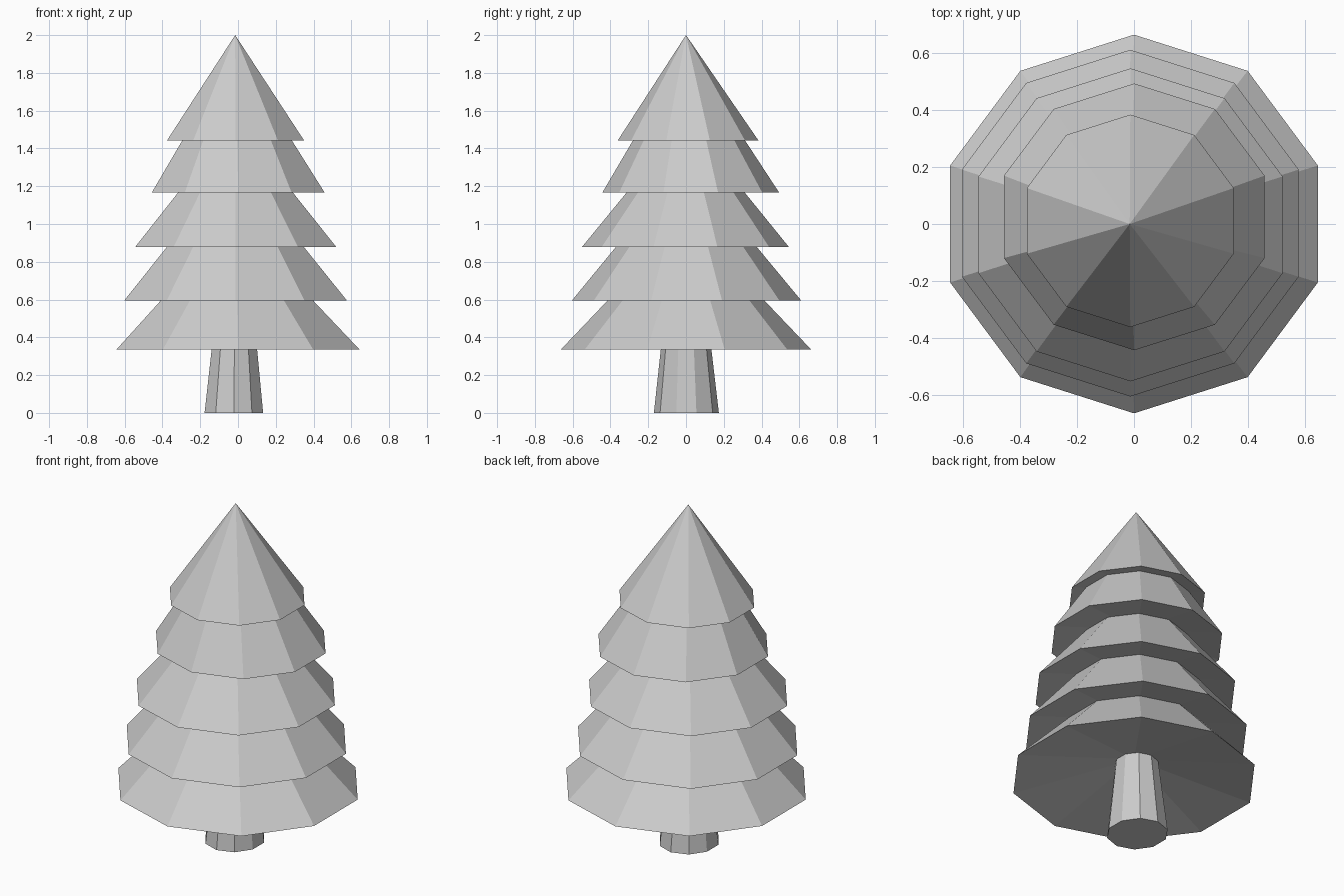
import bpy
import bmesh
from math import sin, cos, tau

cube = bpy.data.objects.get("Cube")
if cube:
    bpy.data.objects.remove(cube, do_unlink=True)

SIDES = 10

# Single plain grey for the whole tree
grey = bpy.data.materials.new("light grey")
grey.use_nodes = True
color = (0.6, 0.6, 0.6, 1)
grey.diffuse_color = color
grey.node_tree.nodes["Principled BSDF"].inputs["Base Color"].default_value = color


def ring(bm, center, radii, z):
    """Ten-sided ring with corners pointing to the front and back."""
    return [bm.verts.new((center[0] + radii[0] * sin(tau * i / SIDES),
                          center[1] - radii[1] * cos(tau * i / SIDES), z))
            for i in range(SIDES)]


def finish(name, bm):
    bmesh.ops.recalc_face_normals(bm, faces=bm.faces)
    mesh = bpy.data.meshes.new(name)
    bm.to_mesh(mesh)
    bm.free()
    mesh.materials.append(grey)
    bpy.context.collection.objects.link(bpy.data.objects.new(name, mesh))


def branch_tier(name, center, radii, z, top, hollow):
    """Faceted cone with a shallow hollow underside."""
    bm = bmesh.new()
    rim = ring(bm, center, radii, z)
    tip = bm.verts.new((-0.015, 0, top))
    under = bm.verts.new((center[0], center[1], z + hollow))
    for a, b in zip(rim, rim[1:] + rim[:1]):
        bm.faces.new((a, b, tip))
        bm.faces.new((b, a, under))
    finish(name, bm)


# Tiers from the bottom up: rim centre, rim radii, rim height, tip height
tiers = [
    ((0, 0), (0.677, 0.663), 0.335, 1.03),
    ((-0.013, 0.003), (0.62, 0.607), 0.595, 1.33),
    ((-0.012, -0.003), (0.56, 0.548), 0.878, 1.55),
    ((0.001, 0.025), (0.48, 0.467), 1.168, 1.92),
    ((-0.013, 0.011), (0.381, 0.372), 1.443, 2.0),
]
for i, (center, radii, z, top) in enumerate(tiers):
    branch_tier(f"branch_tier_{i + 1}", center, radii, z, top, 0.18 * radii[0])

# Tapered trunk reaching into the lowest tier
bm = bmesh.new()
low = ring(bm, (-0.022, 0.002), (0.163, 0.172), 0)
high = ring(bm, (-0.018, 0), (0.113, 0.12), 0.46)
for i in range(SIDES):
    j = (i + 1) % SIDES
    bm.faces.new((low[i], low[j], high[j], high[i]))
bm.faces.new(low)
bm.faces.new(high)
finish("trunk", bm)
